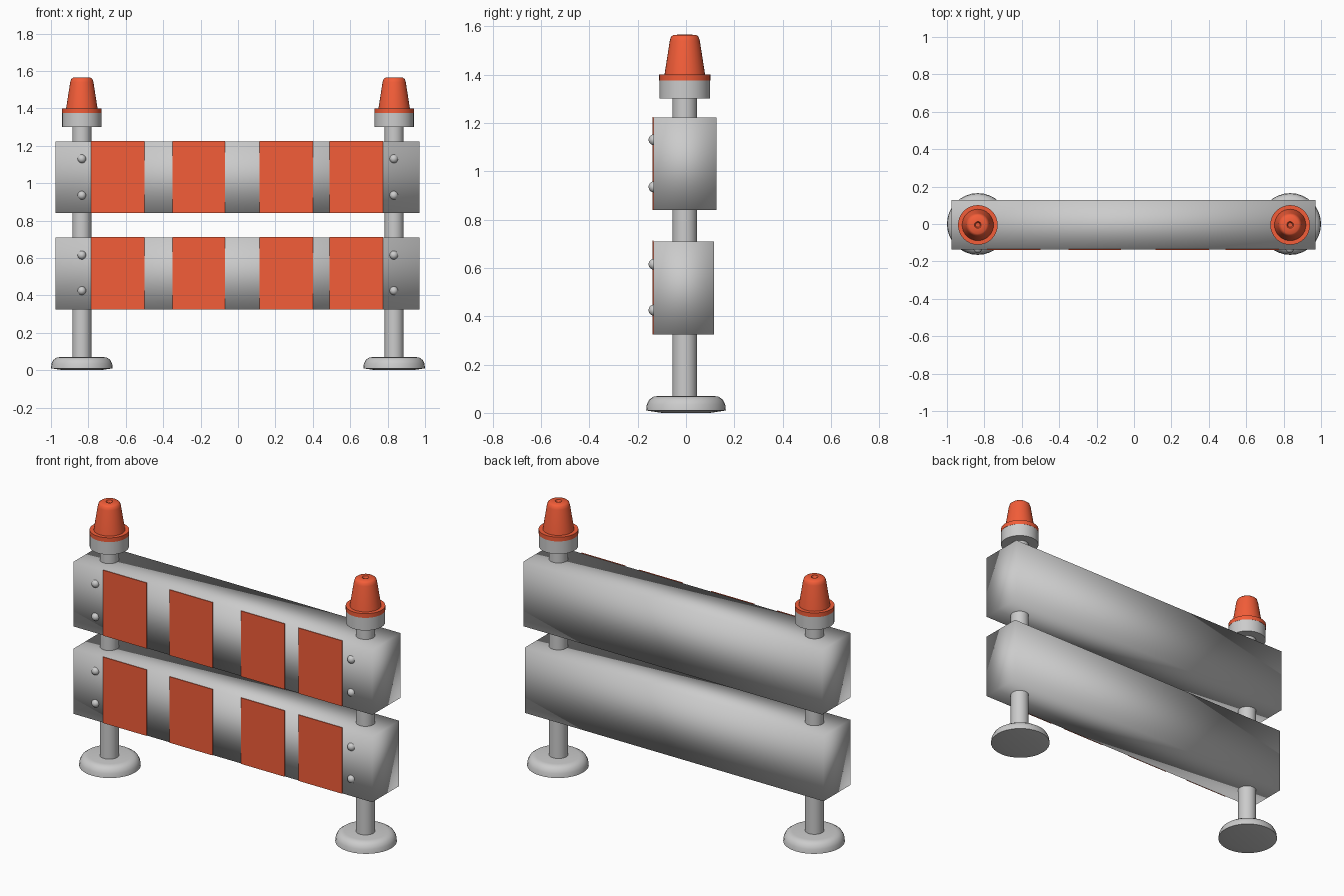
import bpy, bmesh, math
from mathutils import Matrix

if "Cube" in bpy.data.objects:
    bpy.data.objects.remove(bpy.data.objects["Cube"])

orange = bpy.data.materials.new("safety_orange")
orange.diffuse_color = (0.9, 0.11, 0.04, 1)
orange.use_nodes = True
orange.node_tree.nodes["Principled BSDF"].inputs["Base Color"].default_value = orange.diffuse_color


def finish(name, bm, mat=None, angle=None):
    bmesh.ops.recalc_face_normals(bm, faces=bm.faces)
    me = bpy.data.meshes.new(name)
    bm.to_mesh(me)
    bm.free()
    ob = bpy.data.objects.new(name, me)
    bpy.context.collection.objects.link(ob)
    if mat:
        me.materials.append(mat)
    if angle:
        bpy.ops.object.select_all(action='DESELECT')
        ob.select_set(True)
        bpy.context.view_layer.objects.active = ob
        bpy.ops.object.shade_smooth_by_angle(angle=math.radians(angle))
    return ob


def box(name, x0, x1, y0, y1, z0, z1, mat=None, angle=None):
    bm = bmesh.new()
    m = Matrix.Translation(((x0 + x1) / 2, (y0 + y1) / 2, (z0 + z1) / 2))
    bmesh.ops.create_cube(bm, size=1, matrix=m @ Matrix.Diagonal((x1 - x0, y1 - y0, z1 - z0, 1)))
    return finish(name, bm, mat, angle)


def lathe(name, profile, x, y, mat=None, n=32):
    """Spin an (r, z) profile around a vertical axis at x, y."""
    bm = bmesh.new()
    vs = [bm.verts.new((r, 0, z)) for r, z in profile]
    es = [bm.edges.new(p) for p in zip(vs, vs[1:])]
    bmesh.ops.spin(bm, geom=vs + es, cent=(0, 0, 0), axis=(0, 0, 1),
                   angle=2 * math.pi, steps=n, use_duplicate=False)
    bmesh.ops.remove_doubles(bm, verts=bm.verts, dist=1e-4)
    bmesh.ops.translate(bm, verts=bm.verts, vec=(x, y, 0))
    return finish(name, bm, mat, 40)


# Foot, post and warning lamp on each side
for side, x in (("left", -0.835), ("right", 0.835)):
    lathe(side + "_foot", [(0, 0.003), (0.1, 0), (0.165, 0.01), (0.162, 0.035), (0.152, 0.055),
                           (0.135, 0.067), (0.115, 0.07), (0, 0.07)], x, 0)
    lathe(side + "_post", [(0, 0.03), (0.051, 0.03), (0.051, 1.32), (0, 1.32)], x, -0.005)
    lathe(side + "_lamp_collar", [(0, 1.3), (0.105, 1.3), (0.105, 1.376), (0, 1.376)], x, -0.005)
    lathe(side + "_lamp_lens", [(0, 1.375), (0.106, 1.375), (0.106, 1.4), (0.084, 1.4),
                                (0.062, 1.54), (0.057, 1.556), (0.047, 1.564),
                                (0.018, 1.565), (0.012, 1.552), (0, 1.552)], x, -0.005, orange)

# Two boards with orange stripes and bolts
stripes = ((-0.785, -0.5), (-0.35, -0.07), (0.115, 0.4), (0.49, 0.775))
for level, z0, z1, back, bolts in (("lower", 0.325, 0.71, 0.115, (0.425, 0.615)),
                                   ("upper", 0.84, 1.222, 0.127, (0.935, 1.13))):
    box(level + "_board", -0.977, 0.97, -0.135, back, z0, z1, angle=120)
    for i, (x0, x1) in enumerate(stripes):
        box(f"{level}_stripe_{i + 1}", x0, x1, -0.138, -0.134, z0 - 0.001, z1 + 0.003, orange)
    for x in (-0.835, 0.833):
        for z in bolts:
            bm = bmesh.new()
            bmesh.ops.create_uvsphere(bm, u_segments=16, v_segments=10, radius=0.023,
                                      matrix=Matrix.Translation((x, -0.132, z)))
            finish(level + "_bolt", bm, None, 60)
